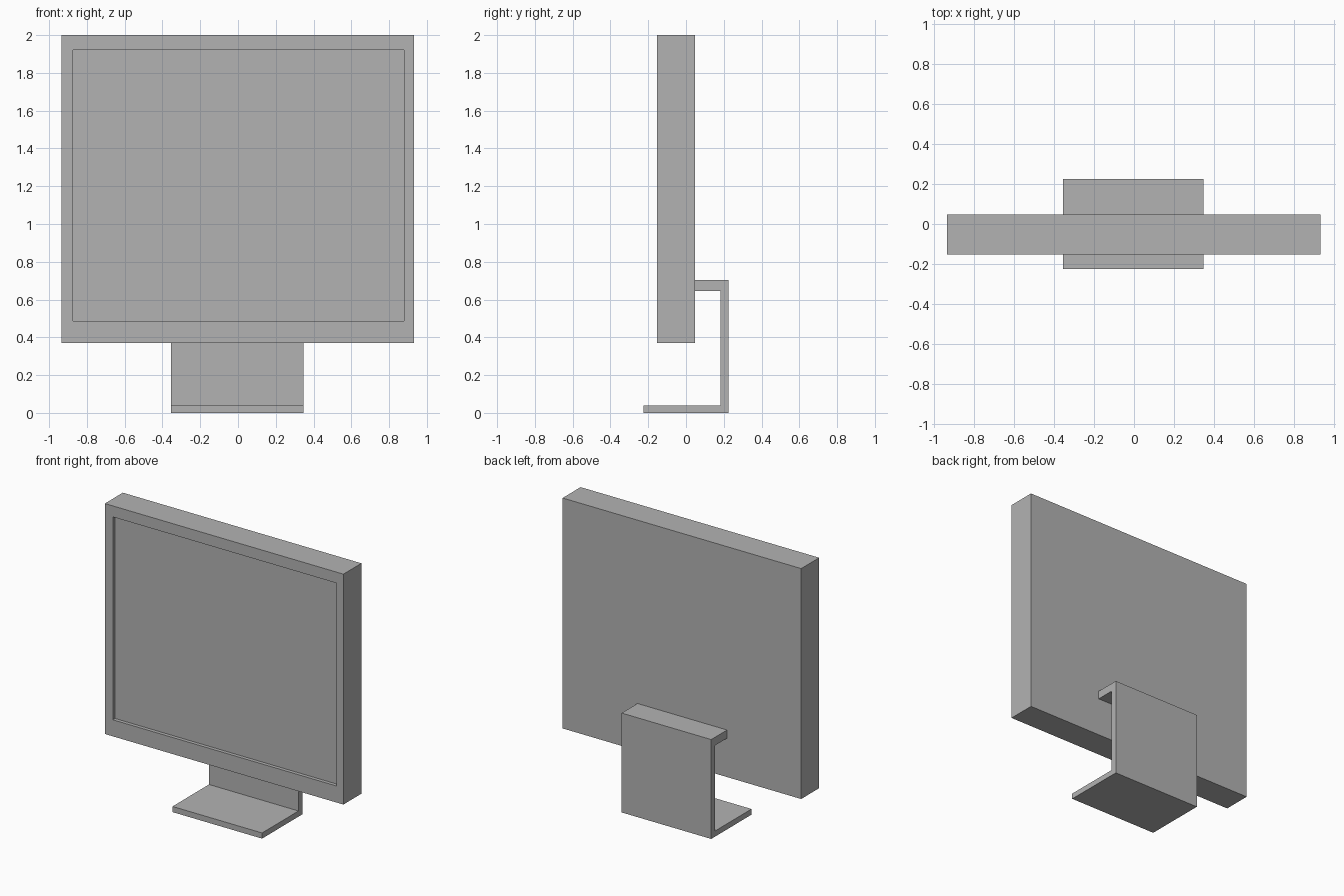
import bpy
import bmesh
from mathutils import Vector

cube = bpy.data.objects.get("Cube")
if cube:
    bpy.data.objects.remove(cube, do_unlink=True)


def make_material(name, rgb):
    mat = bpy.data.materials.new(name)
    mat.use_nodes = True
    color = (*rgb, 1.0)
    mat.diffuse_color = color
    mat.node_tree.nodes["Principled BSDF"].inputs["Base Color"].default_value = color
    return mat


def make_object(name, bm, mat):
    bmesh.ops.recalc_face_normals(bm, faces=bm.faces)
    mesh = bpy.data.meshes.new(name)
    bm.to_mesh(mesh)
    bm.free()
    mesh.materials.append(mat)
    obj = bpy.data.objects.new(name, mesh)
    bpy.context.collection.objects.link(obj)
    return obj


def extruded(bm, points, offset):
    """Close an outline and extrude it into a solid."""
    face = bm.faces.new([bm.verts.new(p) for p in points])
    result = bmesh.ops.extrude_face_region(bm, geom=[face], use_keep_orig=True)
    moved = [v for v in result["geom"] if isinstance(v, bmesh.types.BMVert)]
    bmesh.ops.translate(bm, verts=moved, vec=offset)


def rectangle(x0, x1, z0, z1, y):
    return [Vector(p) for p in ((x0, y, z0), (x1, y, z0), (x1, y, z1), (x0, y, z1))]


grey = make_material("plain grey", (0.45, 0.45, 0.45))

# Monitor housing: closed back and sides, bezel ring, shallow recessed screen
FRONT, BACK, RECESS = -0.153, 0.048, 0.025
bm = bmesh.new()
outer = rectangle(-0.935, 0.932, 0.37, 2.0, FRONT)
inner = rectangle(-0.873, 0.878, 0.487, 1.922, FRONT)
loops = []
for outline, y in ((outer, BACK), (outer, FRONT), (inner, FRONT), (inner, FRONT + RECESS)):
    loops.append([bm.verts.new((p.x, y, p.z)) for p in outline])
for a, b in zip(loops, loops[1:]):
    for i in range(4):
        j = (i + 1) % 4
        bm.faces.new((a[i], a[j], b[j], b[i]))
bm.faces.new(loops[0])
bm.faces.new(loops[-1])
make_object("monitor_housing", bm, grey)

# Stand: bent plate with foot, upright and short top arm
profile = [(-0.225, 0.0), (0.225, 0.0), (0.225, 0.703), (BACK, 0.703),
           (BACK, 0.645), (0.182, 0.645), (0.182, 0.04), (-0.225, 0.04)]
bm = bmesh.new()
extruded(bm, [(-0.355, y, z) for y, z in profile], (0.701, 0, 0))
make_object("stand", bm, grey)
